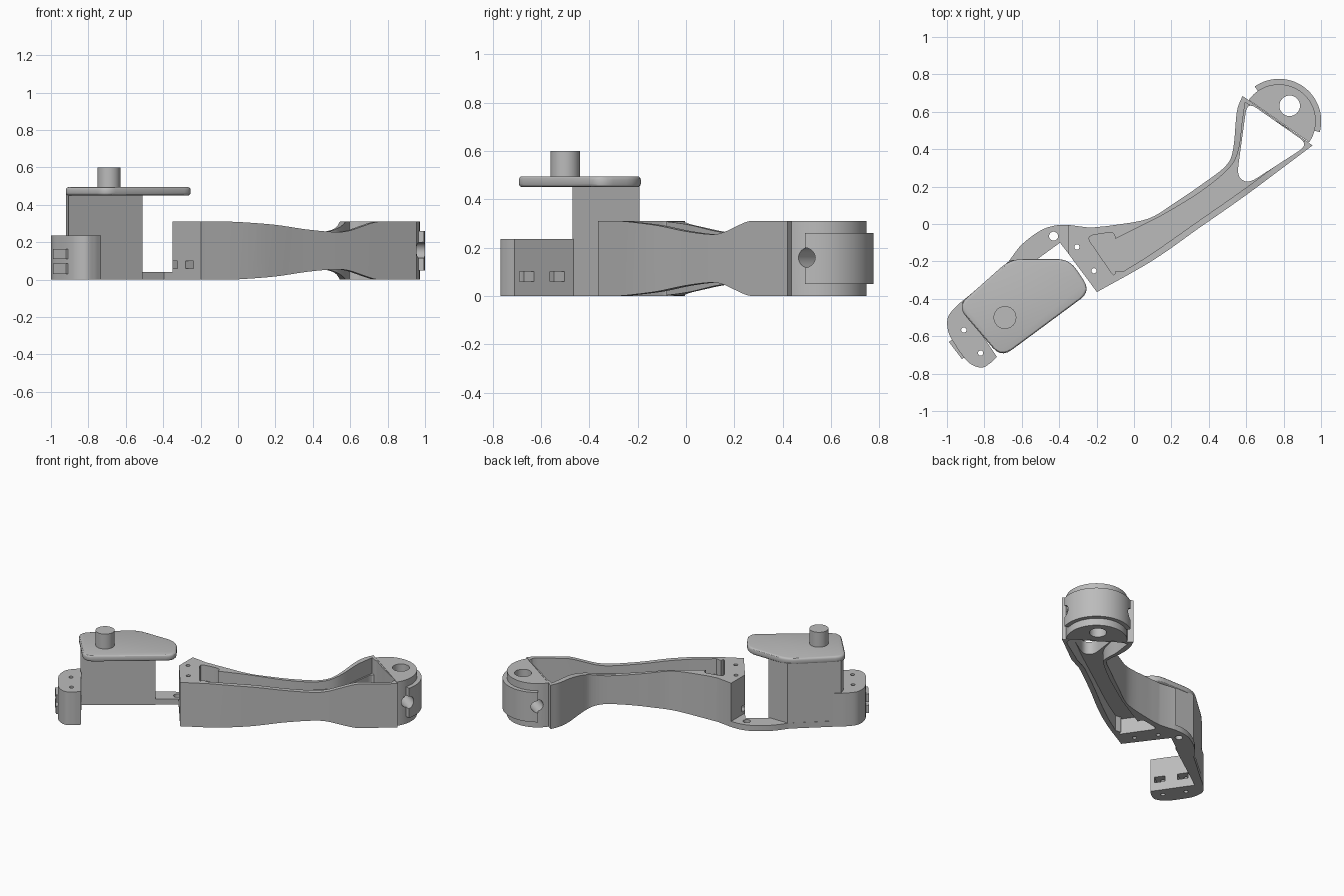
import bpy, bmesh, math
from mathutils import Matrix, Vector

if "Cube" in bpy.data.objects:
    bpy.data.objects.remove(bpy.data.objects["Cube"])

grey = bpy.data.materials.new("matte grey")
grey.use_nodes = True
COLOUR = (0.5, 0.5, 0.5, 1)
grey.diffuse_color = COLOUR
grey.node_tree.nodes["Principled BSDF"].inputs["Base Color"].default_value = COLOUR

HEIGHT = 0.31
ARM_ANGLE = math.radians(35)
HEAD_ANGLE = math.radians(55)
HEAD = Vector((0.775, 0.55))
ALONG_ARM = Matrix.Rotation(ARM_ANGLE, 4, "Z")


def spline(points, steps=6):
    """Smooth open curve through the points."""
    p = [Vector(q) for q in points]
    p = [2 * p[0] - p[1]] + p + [2 * p[-1] - p[-2]]
    out = []
    for a, b, c, d in zip(p, p[1:], p[2:], p[3:]):
        for i in range(steps):
            t = i / steps
            out.append(0.5 * (2 * b + (c - a) * t + (2 * a - 5 * b + 4 * c - d) * t**2
                              + (3 * b - a - 3 * c + d) * t**3))
    return out + [p[-2]]


def rounded(points, radius, steps=5):
    """Closed polygon with rounded corners."""
    p = [Vector(q) for q in points]
    out = []
    for i, b in enumerate(p):
        a, c = p[i - 1], p[(i + 1) % len(p)]
        s = b + (a - b).normalized() * min(radius, (a - b).length * 0.45)
        e = b + (c - b).normalized() * min(radius, (c - b).length * 0.45)
        for k in range(steps + 1):
            t = k / steps
            out.append(s * (1 - t)**2 + b * 2 * t * (1 - t) + e * t**2)
    return out


def arc(centre, r, start, end, steps=32):
    return [Vector(centre) + r * Vector((math.cos(a), math.sin(a)))
            for a in (start + (end - start) * i / steps for i in range(steps + 1))]


def prism(name, points, z0, z1, matrix=Matrix()):
    bm = bmesh.new()
    face = bm.faces.new([bm.verts.new((q[0], q[1], z0)) for q in points])
    top = bmesh.ops.extrude_face_region(bm, geom=[face])
    bmesh.ops.translate(bm, vec=(0, 0, z1 - z0),
                        verts=[v for v in top["geom"] if isinstance(v, bmesh.types.BMVert)])
    bmesh.ops.remove_doubles(bm, verts=bm.verts, dist=1e-5)
    bmesh.ops.recalc_face_normals(bm, faces=bm.faces)
    bm.transform(matrix)
    mesh = bpy.data.meshes.new(name)
    bm.to_mesh(mesh)
    bm.free()
    mesh.materials.append(grey)
    ob = bpy.data.objects.new(name, mesh)
    bpy.context.collection.objects.link(ob)
    return ob


def cylinder(name, centre, r, z0, z1, matrix=Matrix()):
    return prism(name, arc(centre, r, 0, math.tau, 32)[:-1], z0, z1, matrix)


def slot(x, y):
    """Square nut slot cutter, set into a jaw face."""
    w, d = 0.036, 0.07
    m = Matrix.Translation((x, y, 0)) @ ALONG_ARM
    return prism("slot_cutter", [(-d, -w), (d, -w), (d, w), (-d, w)], 0.06, 0.1, m)


def bolt(x, y, r=0.014):
    return cylinder("bolt_cutter", (x, y), r, -0.1, 0.5)


def select(ob):
    bpy.ops.object.select_all(action="DESELECT")
    ob.select_set(True)
    bpy.context.view_layer.objects.active = ob


def cut(ob, cutters):
    select(ob)
    for c in cutters:
        m = ob.modifiers.new("cut", "BOOLEAN")
        m.operation, m.solver, m.object = "DIFFERENCE", "EXACT", c
        bpy.ops.object.modifier_apply(modifier=m.name)
        bpy.data.objects.remove(c)


def bevel(ob, width):
    select(ob)
    m = ob.modifiers.new("bevel", "BEVEL")
    m.width, m.segments, m.angle_limit = width, 3, math.radians(50)
    bpy.ops.object.modifier_apply(modifier=m.name)


# Arm: waisted bar, pocketed from both faces, with a window near the head
side = Vector((math.sin(HEAD_ANGLE), -math.cos(HEAD_ANGLE)))
far_edge = spline([(-0.235, -0.02), (-0.1, -0.005), (0.08, 0.03), (0.22, 0.115), (0.36, 0.21),
                   (0.49, 0.31), (0.53, 0.4), (0.55, 0.6), (0.58, 0.685)])
near_edge = spline([(0.955, 0.42), (0.6, 0.155), (0.35, -0.02), (0.1, -0.195), (-0.198, -0.364)])
arm = prism("arm", [(-0.35, -0.16), (-0.35, -0.005)] + far_edge + near_edge, 0, HEIGHT)

waist = spline([(-0.25, 0.312), (-0.1, 0.306), (0.1, 0.292), (0.3, 0.268), (0.48, 0.255),
                (0.57, 0.261), (0.65, 0.282), (0.74, 0.306), (0.82, 0.314)])
waist += [Vector((0.82, 0.4)), Vector((-0.25, 0.4))]
mirrored = [Vector((q.x, HEIGHT - q.y)) for q in waist]
across = ALONG_ARM @ Matrix.Rotation(math.pi / 2, 4, "X")
pocket = rounded([(-0.1, -0.29), (-0.255, -0.065), (-0.1, -0.04)], 0.04)
pocket += spline([(0.03, -0.015), (0.165, 0.055), (0.36, 0.175), (0.51, 0.3),
                  (0.56, 0.4), (0.58, 0.55), (0.595, 0.65)])
pocket += [HEAD + side * 0.17]
pocket += spline([(0.895, 0.415), (0.6, 0.195), (0.35, 0.02), (0.1, -0.155), (-0.06, -0.255)])
window = rounded([(0.605, 0.655), (0.935, 0.425), (0.61, 0.215), (0.55, 0.255)], 0.06)
cut(arm, [prism("waist_cutter", waist, -1, 1, across),
          prism("waist_cutter", mirrored, -1, 1, across),
          prism("pocket_cutter", pocket, 0.2, 0.5),
          prism("pocket_cutter", pocket, -0.2, 0.11),
          prism("window_cutter", window, -0.2, 0.5),
          bolt(-0.305, -0.123), bolt(-0.214, -0.25),
          slot(-0.26, -0.281), slot(-0.345, -0.167)])

# Head: half-round end with a raised band, a pivot hole and a cross pin hole
forward = Vector((math.cos(HEAD_ANGLE), math.sin(HEAD_ANGLE)))
pivot = HEAD + forward * 0.1
pin = HEAD + forward * 0.075
pin_matrix = (Matrix.Translation((pin.x, pin.y, 0.158))
              @ Matrix.Rotation(HEAD_ANGLE, 4, "Z") @ Matrix.Rotation(math.pi / 2, 4, "X"))
quarter, reach = math.pi / 2, math.radians(70)
head = prism("head", arc(HEAD, 0.197, HEAD_ANGLE - quarter, HEAD_ANGLE + quarter), 0, HEIGHT)
band = prism("head_band", arc(HEAD, 0.226, HEAD_ANGLE - reach, HEAD_ANGLE + reach)
             + arc(HEAD, 0.19, HEAD_ANGLE + reach, HEAD_ANGLE - reach), 0.05, 0.26)
for ob in (head, band):
    cut(ob, [cylinder("pin_cutter", (0, 0), 0.042, -0.4, 0.4, pin_matrix)])
cut(head, [bolt(pivot.x, pivot.y, 0.055)])

# Low link joining the arm to the bracket
outer = spline([(-0.67, -0.2), (-0.6, -0.11), (-0.5, -0.035), (-0.42, -0.008), (-0.345, -0.005)])
link = prism("link", [(-0.925, -0.42)] + outer + [(-0.345, -0.165), (-0.396, -0.1), (-0.89, -0.46)],
             0, 0.04)
cut(link, [bolt(-0.43, -0.065, 0.024)])

# Upright wall carrying the cover
wall = prism("bracket_wall", [(-0.905, -0.47), (-0.92, -0.42), (-0.66, -0.192), (-0.51, -0.192)],
             0, 0.46)

# Foot jaw with rounded outer corner
foot = prism("foot_jaw", spline([(-0.885, -0.385), (-0.95, -0.44), (-0.995, -0.5), (-0.993, -0.575),
                                 (-0.96, -0.64), (-0.89, -0.735), (-0.82, -0.768), (-0.77, -0.745),
                                 (-0.733, -0.71)]) + [Vector((-0.9, -0.465))], 0, 0.235)
cut(foot, [bolt(-0.91, -0.567), bolt(-0.82, -0.69), slot(-0.77, -0.66), slot(-0.858, -0.535)])

# Small clip on the outside of the foot
clip = [prism("foot_clip", [(-0.99, -0.63), (-0.965, -0.615), (-0.895, -0.705), (-0.92, -0.722)],
              z, z + 0.055) for z in (0.03, 0.11)]

# Cover plate and knob
cover = prism("cover_plate", rounded([(-0.945, -0.44), (-0.66, -0.187), (-0.345, -0.187), (-0.23, -0.36),
                                      (-0.71, -0.715)], 0.07), 0.45, 0.495)
bevel(cover, 0.014)
knob = cylinder("knob", (-0.69, -0.5), 0.061, 0.48, 0.6)

for ob in [arm, head, band, link, wall, foot, cover, knob] + clip:
    select(ob)
    bpy.ops.object.shade_smooth_by_angle(angle=math.radians(30))
